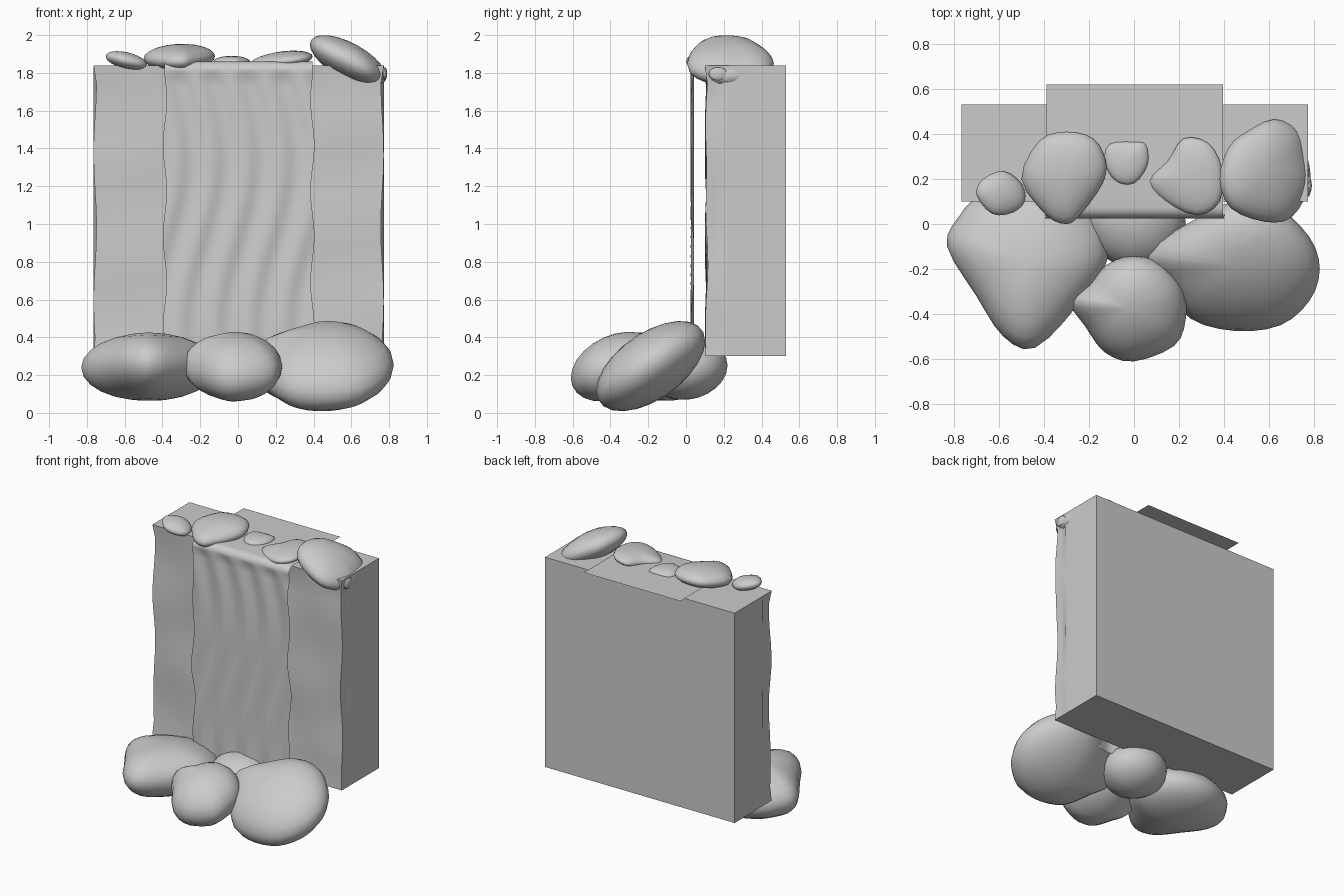
import bpy, bmesh, math
from mathutils import Vector

if "Cube" in bpy.data.objects:
    bpy.data.objects.remove(bpy.data.objects["Cube"])

# One plain stone-grey colour for the whole model
grey = bpy.data.materials.new("stone grey")
grey.diffuse_color = (0.6, 0.6, 0.6, 1)
grey.use_nodes = True
grey.node_tree.nodes["Principled BSDF"].inputs["Base Color"].default_value = grey.diffuse_color


def finish(name, bm, angle=180):
    bmesh.ops.recalc_face_normals(bm, faces=bm.faces)
    mesh = bpy.data.meshes.new(name)
    bm.to_mesh(mesh)
    bm.free()
    mesh.materials.append(grey)
    ob = bpy.data.objects.new(name, mesh)
    bpy.context.collection.objects.link(ob)
    bpy.ops.object.select_all(action='DESELECT')
    ob.select_set(True)
    bpy.context.view_layer.objects.active = ob
    bpy.ops.object.shade_smooth_by_angle(angle=math.radians(angle))
    return ob


def smooth_loop(pts, n=3):
    """Closed Catmull-Rom curve through the plan outline."""
    out = []
    for i in range(len(pts)):
        a, b, c, d = (Vector(pts[(i + k) % len(pts)]) for k in (-1, 0, 1, 2))
        for j in range(n):
            t = j / n
            out.append(0.5 * (2 * b + (c - a) * t + (2 * a - 5 * b + 4 * c - d) * t * t
                              + (3 * b - a - 3 * c + d) * t ** 3))
    return out


def rock(name, outline, z, height, slope=(0, 0), rings=12):
    """Rounded boulder: plan outline, half height and a tilt of its middle plane."""
    loop = smooth_loop(outline)
    xs, ys = [p.x for p in loop], [p.y for p in loop]
    c = Vector(((min(xs) + max(xs)) / 2, (min(ys) + max(ys)) / 2))

    def point(p, lat):
        q = (p - c) * math.cos(lat)
        return (c.x + q.x, c.y + q.y,
                z + height * math.sin(lat) + slope[0] * q.x + slope[1] * q.y)

    bm = bmesh.new()
    grid = []
    for r in range(1, rings):
        lat = -math.pi / 2 + math.pi * r / rings
        grid.append([bm.verts.new(point(p, lat)) for p in loop])
    n = len(loop)
    for lo, hi in zip(grid, grid[1:]):
        for i in range(n):
            bm.faces.new((lo[i], lo[(i + 1) % n], hi[(i + 1) % n], hi[i]))
    for ring, s in ((grid[0], -1), (grid[-1], 1)):
        pole = bm.verts.new((c.x, c.y, z + s * height))
        for i in range(n):
            bm.faces.new((ring[i], ring[(i + 1) % n], pole))
    return finish(name, bm)


# Cliff slab: subdivided box, front part gently weathered
X0, X1, Y0, Y1, Z0, Z1 = -0.765, 0.772, 0.10, 0.53, 0.30, 1.838
bm = bmesh.new()
bmesh.ops.create_cube(bm, size=1)
bmesh.ops.subdivide_edges(bm, edges=bm.edges, cuts=15, use_grid_fill=True)
for v in bm.verts:
    u, w, t = v.co.x + 0.5, v.co.y + 0.5, v.co.z + 0.5
    x, y, z = X0 + u * (X1 - X0), Y0 + w * (Y1 - Y0), Z0 + t * (Z1 - Z0)
    rim = 1 if 0.01 < t < 0.99 else 0
    if w < 0.01:
        y += rim * 0.008 * (1 + math.sin(9 * z + 5 * x) * math.cos(7 * x - 3 * z))
    if w < 0.2 and rim and (u < 0.01 or u > 0.99):
        x -= math.copysign(0.008 * (1 + math.sin(8 * z)), x)
    v.co = (x, y, z)
finish("cliff_slab", bm, 40)

# Waterfall sheet: flat over the top, rounded lip, rippled fall
R = 0.05
profile = [(0.62, 1.86), (0.45, 1.86), (0.25, 1.86)]
profile += [(0.025 + R - R * math.sin(a), 1.86 - R + R * math.cos(a))
            for a in (math.radians(15 * k) for k in range(7))]
profile += [(0.025, 1.78 - 0.05 * k) for k in range(31)]
bm = bmesh.new()
rows = []
for k, (y, z) in enumerate(profile):
    fall = 1 if k > 9 else 0
    row = []
    for i in range(41):
        s = i / 40
        edge = fall * 0.010 * math.sin(13 * z + 2) * (1 if s > 0.5 else -1)
        x = -0.388 + 0.783 * s + edge * abs(2 * s - 1) ** 4
        ripple = fall * 0.009 * (1 + math.sin(34 * x + 3 * math.sin(3.5 * z)))
        row.append(bm.verts.new((x, y + ripple, z)))
    rows.append(row)
for a, b in zip(rows, rows[1:]):
    for i in range(40):
        bm.faces.new((a[i], a[i + 1], b[i + 1], b[i]))
finish("waterfall_sheet", bm)

# Boulders at the foot
rock("base_rock_left", [(-0.83, -0.1), (-0.78, 0.03), (-0.67, 0.14), (-0.45, 0.21), (-0.22, 0.12),
                        (-0.11, -0.13), (-0.25, -0.36), (-0.44, -0.55), (-0.58, -0.5), (-0.70, -0.32)],
     0.245, 0.18, (0, -0.06))
rock("base_rock_right", [(0.05, -0.13), (0.27, 0.02), (0.45, 0.10), (0.64, 0.07), (0.78, -0.06),
                         (0.825, -0.2), (0.78, -0.34), (0.65, -0.45), (0.45, -0.475), (0.25, -0.42),
                         (0.12, -0.26)], 0.247, 0.2, (0.03, 0.45))
rock("base_rock_front", [(-0.29, -0.34), (-0.2, -0.27), (-0.12, -0.18), (0, -0.14), (0.13, -0.18),
                         (0.22, -0.29), (0.23, -0.42), (0.18, -0.54), (0, -0.61), (-0.13, -0.57),
                         (-0.22, -0.45)], 0.245, 0.175, (0, 0.25))
rock("base_rock_back", [(-0.22, 0.02), (-0.14, 0.17), (0.02, 0.22), (0.17, 0.15),
                        (0.23, 0), (0.15, -0.15), (0, -0.2), (-0.15, -0.13)], 0.23, 0.16, (0, 0.1))

# Boulders along the top
rock("top_rock_far_left", [(-0.70, 0.13), (-0.67, 0.2), (-0.58, 0.235), (-0.5, 0.18),
                           (-0.485, 0.1), (-0.54, 0.05), (-0.63, 0.045)], 1.865, 0.045, (-0.2, 0))
rock("top_rock_left", [(-0.50, 0.2), (-0.42, 0.37), (-0.3, 0.41), (-0.18, 0.38), (-0.125, 0.28),
                       (-0.14, 0.18), (-0.24, 0.04), (-0.3, 0.0), (-0.39, 0.04)], 1.88, 0.07, (0.02, 0.1))
rock("top_rock_middle", [(-0.13, 0.27), (-0.11, 0.355), (0, 0.365), (0.055, 0.35),
                         (0.06, 0.26), (0.0, 0.18), (-0.08, 0.19)], 1.858, 0.032)
rock("top_rock_right", [(0.065, 0.19), (0.15, 0.28), (0.22, 0.38), (0.33, 0.36), (0.39, 0.25),
                        (0.38, 0.1), (0.28, 0.04), (0.14, 0.1)], 1.868, 0.045, (0.12, 0.05))
rock("top_rock_far_right", [(0.38, 0.2), (0.42, 0.34), (0.5, 0.41), (0.62, 0.465), (0.73, 0.42),
                            (0.77, 0.3), (0.78, 0.17), (0.7, 0.03), (0.58, 0.01), (0.43, 0.07)],
     1.865, 0.105, (-0.42, 0.0))

# Small stone chip on the upper right edge
rock("edge_chip", [(0.765, 0.17), (0.775, 0.22), (0.79, 0.17), (0.775, 0.12)], 1.795, 0.035)
